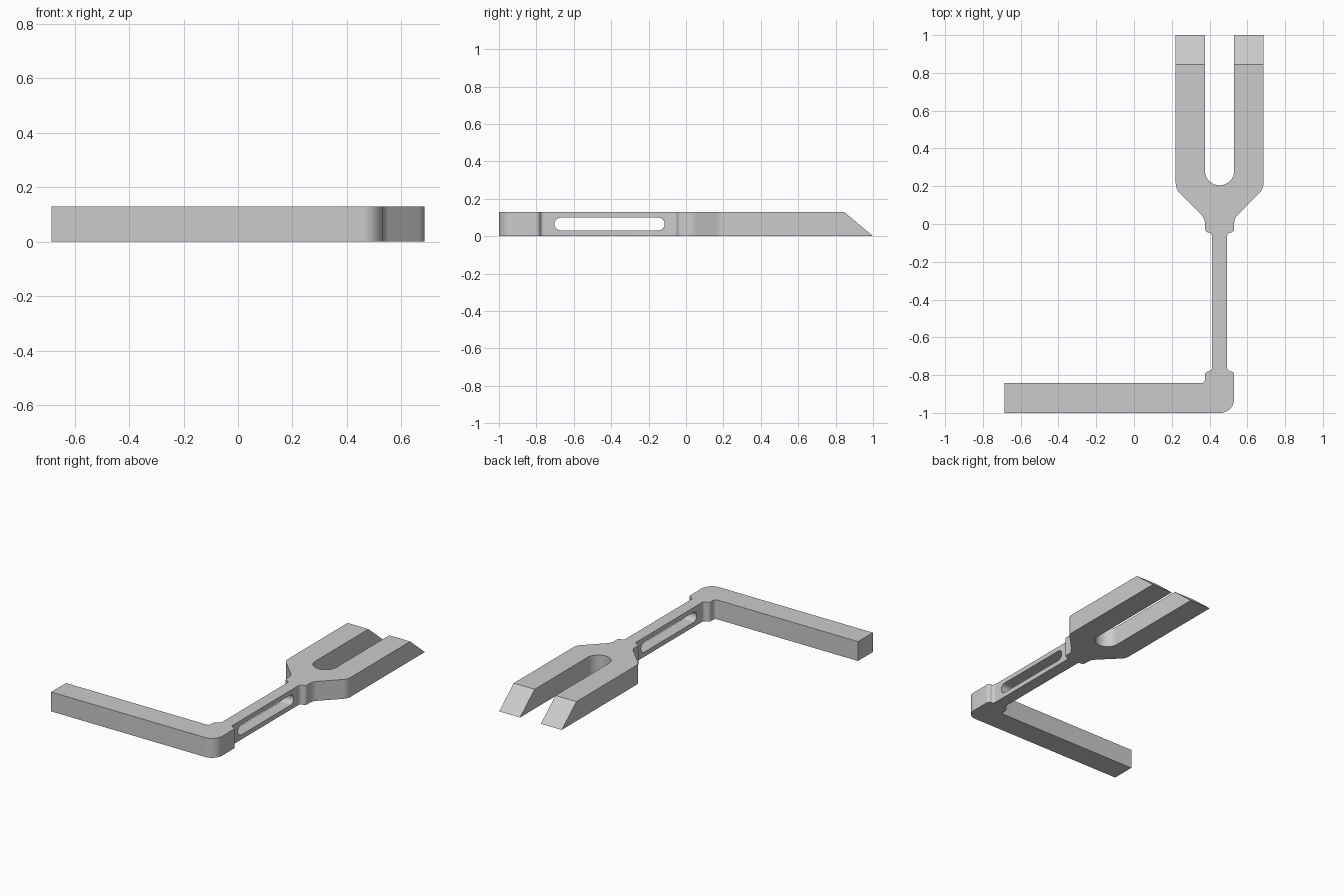
import bpy
import bmesh
from math import pi
from mathutils import Vector, Matrix

cube = bpy.data.objects.get("Cube")
if cube:
    bpy.data.objects.remove(cube, do_unlink=True)

H = 0.13       # thickness of the bar
CX = 0.453     # centre line of stem and fork
EAR = 0.0775   # half width of bar, fork base and fork gap
NECK = 0.04    # half width of the stem
WIDE = 0.232   # half width of the fork
R = 0.02       # small fillet

grey = bpy.data.materials.new("plain grey")
grey.use_nodes = True
grey.diffuse_color = (0.6, 0.6, 0.6, 1)
grey.node_tree.nodes["Principled BSDF"].inputs["Base Color"].default_value = (0.6, 0.6, 0.6, 1)


def rounded(corners, steps=10):
    """Outline from (x, y, radius) corners, with an arc at each rounded corner."""
    out = []
    for i, (x, y, r) in enumerate(corners):
        p = Vector((x, y))
        if r == 0:
            out.append(p)
            continue
        a = (Vector(corners[i - 1][:2]) - p).normalized()
        b = (Vector(corners[(i + 1) % len(corners)][:2]) - p).normalized()
        half = a.angle(b) / 2
        from math import sin, tan
        centre = p + (a + b).normalized() * (r / sin(half))
        start = p + a * (r / tan(half)) - centre
        end = p + b * (r / tan(half)) - centre
        sweep = start.angle_signed(end)
        for k in range(steps + 1):
            turn = Matrix.Rotation(-sweep * k / steps, 2)
            out.append(centre + turn @ start)
    return out


def prism(name, outline, depth, matrix=Matrix()):
    bm = bmesh.new()
    face = bm.faces.new([bm.verts.new((p[0], p[1], 0)) for p in outline])
    top = bmesh.ops.extrude_face_region(bm, geom=[face])["geom"]
    bmesh.ops.translate(bm, vec=(0, 0, depth),
                        verts=[v for v in top if isinstance(v, bmesh.types.BMVert)])
    bmesh.ops.recalc_face_normals(bm, faces=bm.faces)
    bm.transform(matrix)
    mesh = bpy.data.meshes.new(name)
    bm.to_mesh(mesh)
    bm.free()
    mesh.materials.append(grey)
    obj = bpy.data.objects.new(name, mesh)
    bpy.context.collection.objects.link(obj)
    return obj


def stadium(x0, x1, y0, y1, r):
    return rounded([(x0, y0, r), (x1, y0, r), (x1, y1, r), (x0, y1, r)], 14)


# Right half of stem and fork, from the arm up to the gap between the prongs
half = [(EAR, -0.78, R), (NECK, -0.78, R), (NECK, -0.045, R), (EAR, -0.045, R),
        (EAR, 0.03, 0.07), (WIDE, 0.185, 0.07), (WIDE, 1, 0), (EAR, 1, 0),
        (EAR, 0.205, EAR - 0.001)]
right_side = [(CX + x, y, r) for x, y, r in half]
left_side = [(CX - x, y, r) for x, y, r in reversed(half)]
arm_start = [(-0.685, -1, 0), (CX + EAR, -1, 0.075)]
arm_end = [(CX - EAR, -0.843, R), (-0.685, -0.843, 0)]
fork = prism("forked_bracket", rounded(arm_start + right_side + left_side + arm_end), H)

# Cutters: stem slot (along x), arm hole (along y), sloping prong tips
along_x = Matrix(((0, 0, 1, 0), (1, 0, 0, 0), (0, 1, 0, 0), (0, 0, 0, 1)))
along_y = Matrix(((1, 0, 0, 0), (0, 0, 1, 0), (0, 1, 0, 0), (0, 0, 0, 1)))
hole = stadium(-0.653, -0.567, 0.024, 0.11, 0.0429)
cutters = [
    prism("stem_slot_cutter", stadium(-0.703, -0.115, 0.031, 0.099, 0.0339), 1,
          Matrix.Translation((0, 0, 0)) @ along_x),
    prism("arm_hole_cutter", hole, 0.4, Matrix.Translation((0, -1.1, 0)) @ along_y),
    prism("prong_tip_cutter", [(0.845, H), (1, 0), (1.2, 0), (1.2, 0.3), (0.845, 0.3)],
          1, along_x),
]
bpy.context.view_layer.objects.active = fork
for cutter in cutters:
    cutter.hide_render = True
    mod = fork.modifiers.new(cutter.name, 'BOOLEAN')
    mod.operation = 'DIFFERENCE'
    mod.solver = 'EXACT'
    mod.object = cutter
    bpy.ops.object.modifier_apply(modifier=mod.name)
    bpy.data.objects.remove(cutter, do_unlink=True)

# Smooth the rounded walls and keep the edges crisp
bpy.ops.object.select_all(action='DESELECT')
fork.select_set(True)
bpy.ops.object.shade_smooth_by_angle(angle=pi / 7)
